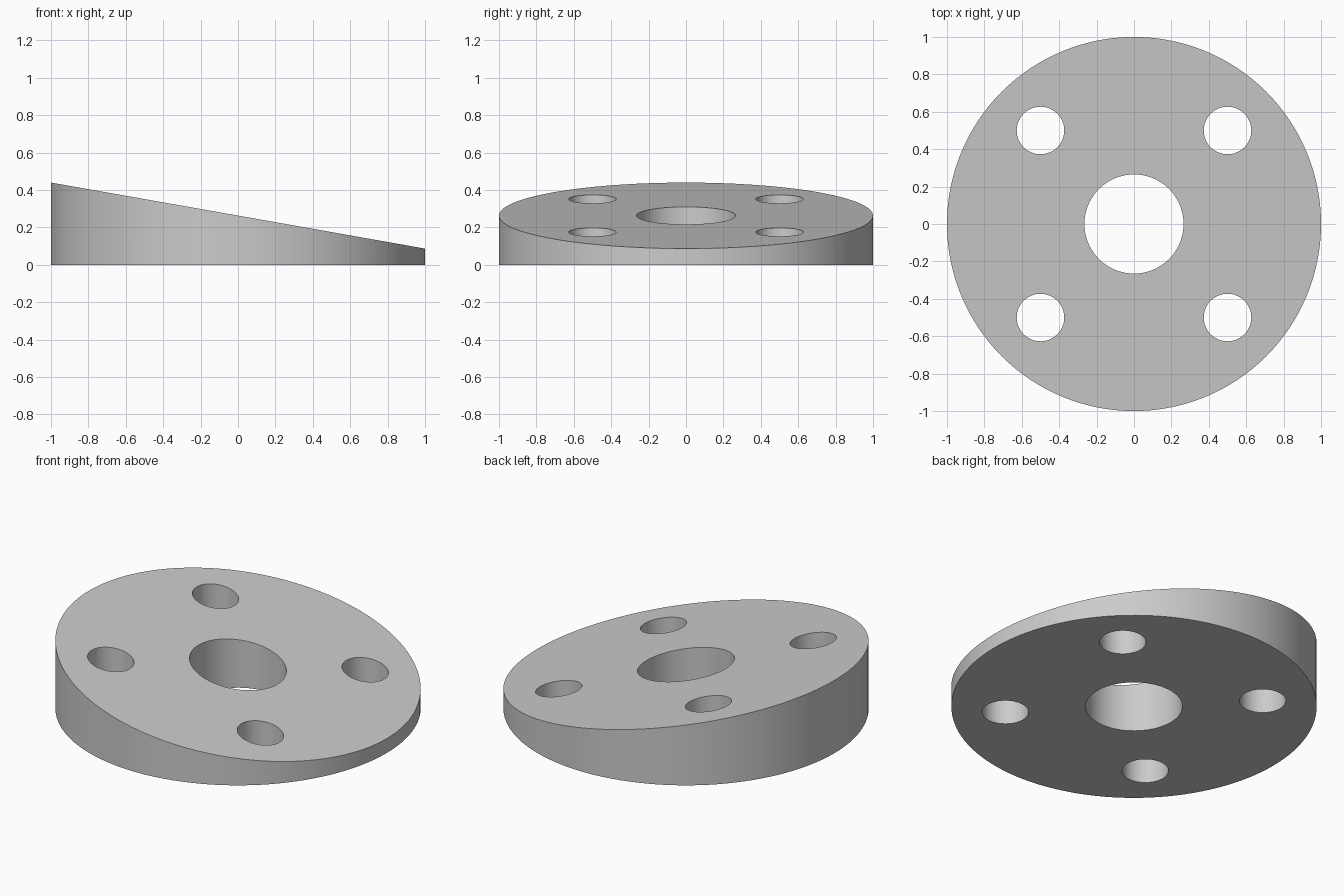
import bpy
import bmesh
from mathutils import Matrix

cube = bpy.data.objects.get("Cube")
if cube:
    bpy.data.objects.remove(cube, do_unlink=True)

THICK, THIN = 0.44, 0.087      # wedge height at -x and +x
HOLE_OFFSET, HOLE_R, BORE_R = 0.5, 0.127, 0.265

grey = bpy.data.materials.new("light grey")
grey.use_nodes = True
colour = (0.6, 0.6, 0.6, 1)
grey.diffuse_color = colour
grey.node_tree.nodes["Principled BSDF"].inputs["Base Color"].default_value = colour


def cylinders(name, specs, z0, z1):
    """One object holding upright cylinders given as (x, y, radius, sides)."""
    bm = bmesh.new()
    for x, y, r, sides in specs:
        bmesh.ops.create_cone(bm, cap_ends=True, segments=sides,
                              radius1=r, radius2=r, depth=z1 - z0,
                              matrix=Matrix.Translation((x, y, (z0 + z1) / 2)))
    mesh = bpy.data.meshes.new(name)
    bm.to_mesh(mesh)
    bm.free()
    mesh.materials.append(grey)
    obj = bpy.data.objects.new(name, mesh)
    bpy.context.collection.objects.link(obj)
    return obj


# Round disc with a sloping top
disc = cylinders("wedge_disc", [(0, 0, 1, 128)], 0, THICK)
for v in disc.data.vertices:
    if v.co.z > THICK / 2:
        v.co.z = (THICK + THIN) / 2 - v.co.x * (THICK - THIN) / 2

# Centre bore and four bolt holes
holes = [(0, 0, BORE_R, 96)]
holes += [(sx * HOLE_OFFSET, sy * HOLE_OFFSET, HOLE_R, 64)
          for sx in (-1, 1) for sy in (-1, 1)]
cutter = cylinders("hole_cutter", holes, -0.2, 0.8)
cutter.hide_render = True

cut = disc.modifiers.new("holes", 'BOOLEAN')
cut.operation = 'DIFFERENCE'
cut.solver = 'EXACT'
cut.object = cutter

bpy.ops.object.select_all(action='DESELECT')
bpy.context.view_layer.objects.active = disc
disc.select_set(True)
bpy.ops.object.modifier_apply(modifier=cut.name)
bpy.data.objects.remove(cutter, do_unlink=True)

# Smooth round walls, crisp rims
bpy.ops.object.shade_smooth_by_angle()
